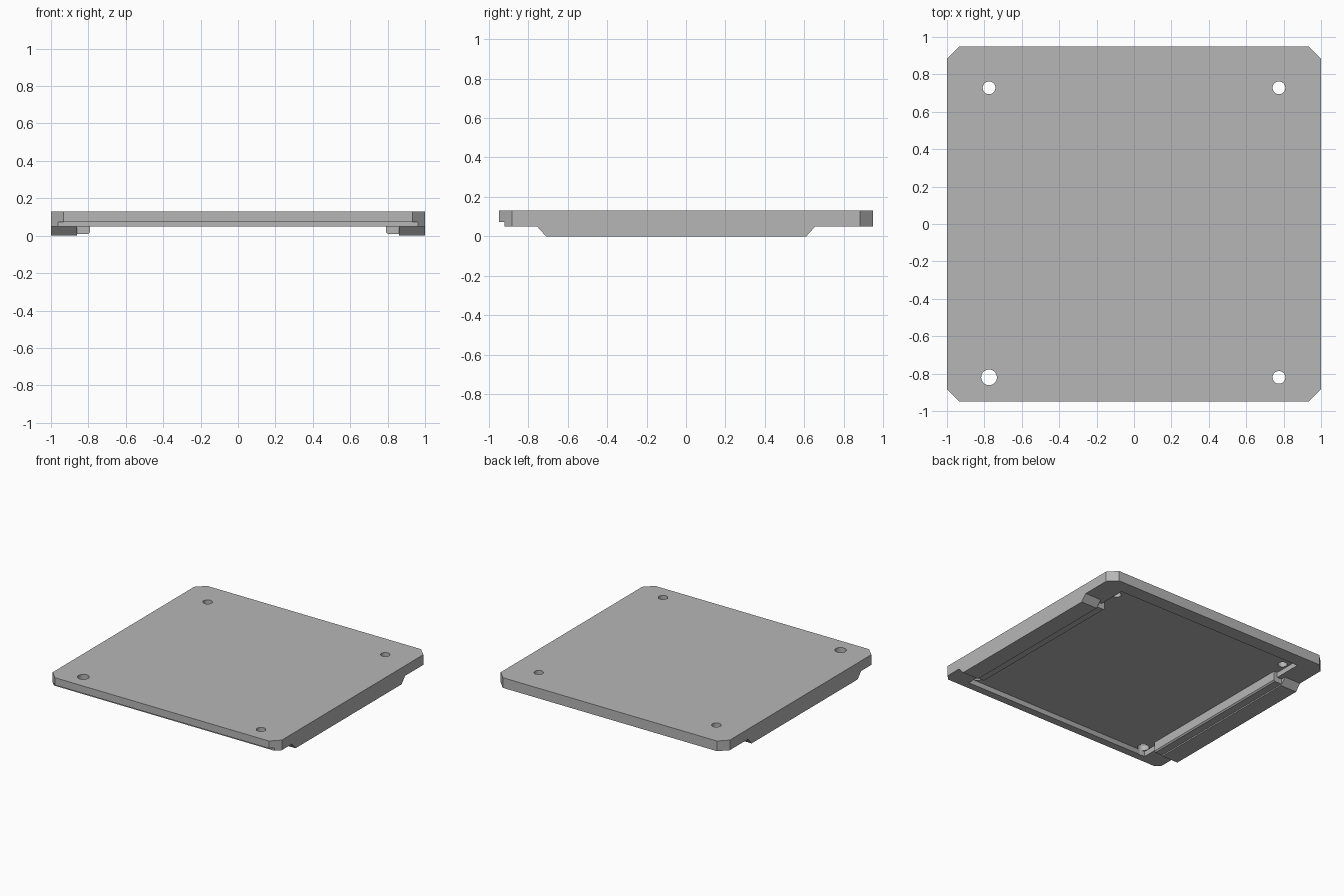
import bpy
import bmesh
from mathutils import Vector

cube = bpy.data.objects.get("Cube")
if cube:
    bpy.data.objects.remove(cube, do_unlink=True)

# One plain grey for the whole panel
grey = bpy.data.materials.new("grey_plastic")
grey.use_nodes = True
colour = (0.47, 0.47, 0.47, 1)
grey.diffuse_color = colour
grey.node_tree.nodes["Principled BSDF"].inputs["Base Color"].default_value = colour


def prism(name, points, direction):
    """Extrude a flat 3D outline along a direction."""
    bm = bmesh.new()
    face = bm.faces.new([bm.verts.new(p) for p in points])
    new = bmesh.ops.extrude_face_region(bm, geom=[face])["geom"]
    moved = [v for v in new if isinstance(v, bmesh.types.BMVert)]
    bmesh.ops.translate(bm, verts=moved, vec=Vector(direction))
    bmesh.ops.recalc_face_normals(bm, faces=bm.faces)
    mesh = bpy.data.meshes.new(name)
    bm.to_mesh(mesh)
    bm.free()
    mesh.materials.append(grey)
    obj = bpy.data.objects.new(name, mesh)
    bpy.context.collection.objects.link(obj)
    return obj


def box(name, x0, x1, y0, y1, z0, z1):
    outline = [(x0, y0, z0), (x1, y0, z0), (x1, y1, z0), (x0, y1, z0)]
    return prism(name, outline, (0, 0, z1 - z0))


def combine(target, tool, operation):
    """Apply a boolean to the target and discard the tool."""
    mod = target.modifiers.new("combine", "BOOLEAN")
    mod.operation = operation
    mod.solver = "EXACT"
    mod.object = tool
    bpy.context.view_layer.update()
    graph = bpy.context.evaluated_depsgraph_get()
    mesh = bpy.data.meshes.new_from_object(target.evaluated_get(graph))
    target.modifiers.clear()
    target.data = mesh
    bpy.data.objects.remove(tool, do_unlink=True)


# Panel with clipped corners
W, D, CUT = 1.0, 0.948, 0.066
RIM, TOP, CEILING = 0.05, 0.13, 0.09
outline = [(W - CUT, -D), (W, CUT - D), (W, D - CUT), (W - CUT, D)]
outline += [(-x, y) for x, y in reversed(outline)]
panel = prism("panel", [(x, y, RIM) for x, y in outline], (0, 0, TOP - RIM))

# Hollow underside and the step under the front edge
combine(panel, box("recess", -0.82, 0.82, -0.86, 0.84, 0, CEILING), "DIFFERENCE")
combine(panel, box("front_step", -1.2, 1.2, -1.2, -0.92, 0, 0.072), "DIFFERENCE")

# Side rails with sloped ends, each with an inner ledge
rail = [(-0.755, 0.08), (-0.755, RIM), (-0.71, 0), (0.61, 0), (0.655, RIM), (0.655, 0.08)]
ledge = [(0.88, 0.01), (0.80, 0.01), (0.79, 0.02), (0.79, 0.1), (0.88, 0.1)]
for side in (1, -1):
    part = prism("rail", [(side * W, y, z) for y, z in rail], (-side * 0.14, 0, 0))
    combine(panel, part, "UNION")
    part = prism("ledge", [(side * x, -0.715, z) for x, z in ledge], (0, 1.33, 0))
    combine(panel, part, "UNION")

# Four screw holes, one of them larger
for x, y, r in ((-0.775, -0.82, 0.042), (0.775, -0.82, 0.034),
                (-0.775, 0.728, 0.034), (0.775, 0.728, 0.034)):
    bm = bmesh.new()
    bmesh.ops.create_cone(bm, cap_ends=True, segments=32, radius1=r, radius2=r, depth=1)
    bmesh.ops.translate(bm, verts=bm.verts, vec=(x, y, 0))
    mesh = bpy.data.meshes.new("hole")
    bm.to_mesh(mesh)
    bm.free()
    mesh.materials.append(grey)
    hole = bpy.data.objects.new("hole", mesh)
    bpy.context.collection.objects.link(hole)
    combine(panel, hole, "DIFFERENCE")

# Crisp flat faces, smooth hole walls
bpy.ops.object.select_all(action="DESELECT")
panel.select_set(True)
bpy.context.view_layer.objects.active = panel
bpy.ops.object.shade_smooth_by_angle()
